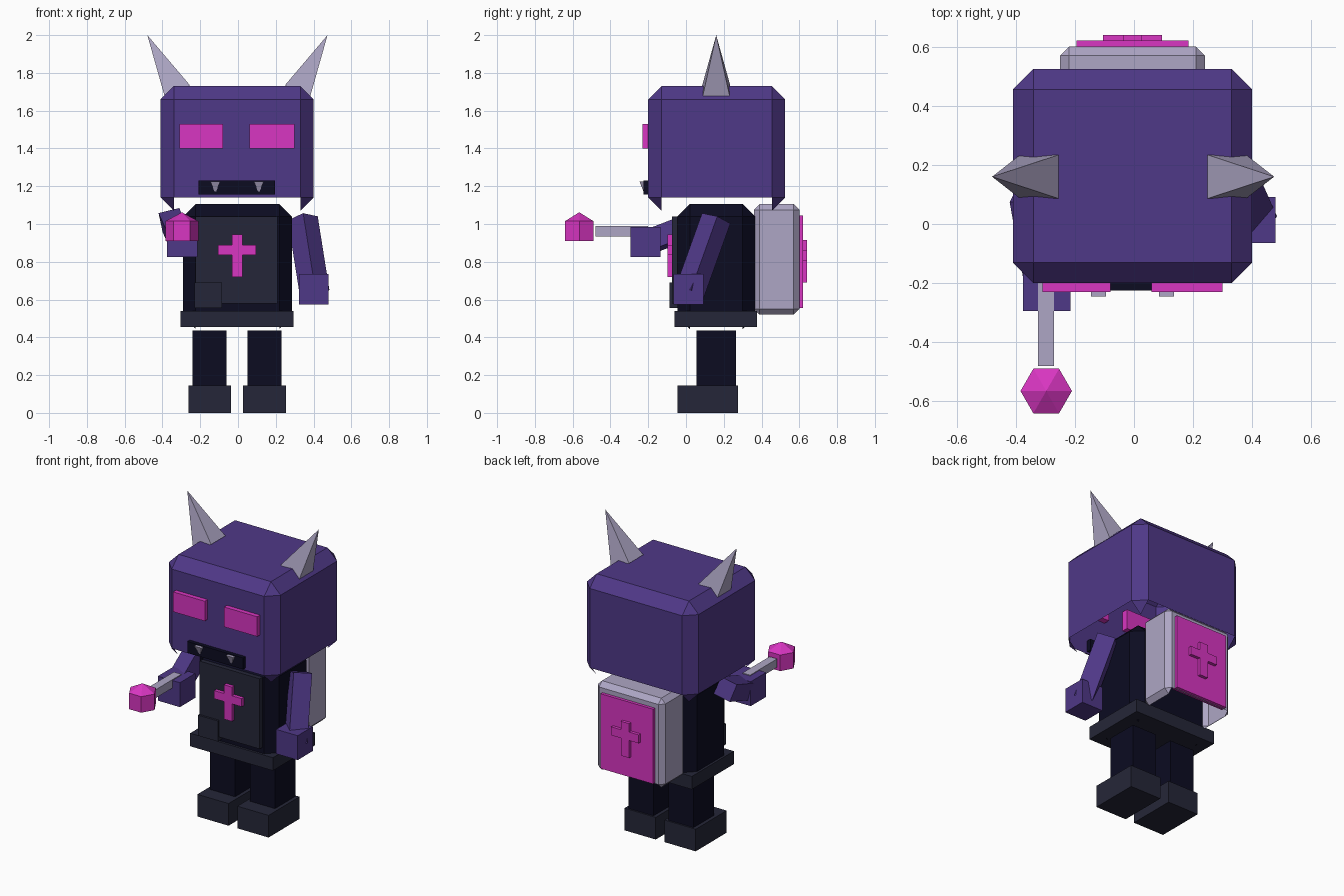
import bpy, bmesh, math
from mathutils import Vector, Matrix

if "Cube" in bpy.data.objects:
    bpy.data.objects.remove(bpy.data.objects["Cube"], do_unlink=True)


def material(name, *srgb):
    lin = [((c + 0.055) / 1.055) ** 2.4 if c > 0.04 else c / 12.92 for c in srgb] + [1]
    mat = bpy.data.materials.new(name)
    mat.use_nodes = True
    mat.diffuse_color = lin
    for node in mat.node_tree.nodes:
        if node.type == 'BSDF_PRINCIPLED':
            node.inputs["Base Color"].default_value = lin
    return mat


purple = material("purple", 0.31, 0.22, 0.53)
pink = material("pink", 0.85, 0.21, 0.76)
black = material("blue_black", 0.045, 0.045, 0.13)
slate = material("dark_slate", 0.145, 0.15, 0.22)
grey = material("lilac_grey", 0.68, 0.65, 0.77)


def finish(name, bm, mat):
    mesh = bpy.data.meshes.new(name)
    bm.to_mesh(mesh)
    bm.free()
    mesh.materials.append(mat)
    obj = bpy.data.objects.new(name, mesh)
    bpy.context.collection.objects.link(obj)
    return obj


def box(name, mat, x, y, z, chamfer=0, dropped=None):
    """Box from axis ranges, optionally chamfered and with some faces left open."""
    bm = bmesh.new()
    bmesh.ops.create_cube(bm, size=1)
    for v in bm.verts:
        v.co = [lo + (c + 0.5) * (hi - lo) for c, (lo, hi) in zip(v.co, (x, y, z))]
    if chamfer:
        bmesh.ops.bevel(bm, geom=bm.edges[:], offset=chamfer, segments=1,
                        affect='EDGES', profile=0.5)
        bm.normal_update()
    if dropped:
        bmesh.ops.delete(bm, geom=[f for f in bm.faces if dropped(f)], context='FACES')
    return finish(name, bm, mat)


def limb(name, mat, start, end, width, roll=0):
    """Square bar between two points."""
    a, b = Vector(start), Vector(end)
    bm = bmesh.new()
    bmesh.ops.create_cube(bm, size=1)
    place = (Matrix.Translation((a + b) / 2)
             @ Matrix.Rotation(roll, 4, (b - a).normalized())
             @ Vector((0, 0, 1)).rotation_difference(b - a).to_matrix().to_4x4()
             @ Matrix.Diagonal((width, width, (b - a).length, 1)))
    bm.transform(place)
    return finish(name, bm, mat)


def spike(name, mat, base, tip, half):
    """Square pyramid from a base centre to a tip."""
    a, b = Vector(base), Vector(tip)
    axis = (b - a).normalized()
    depth = Vector((0, 1, 0))
    side = depth.cross(axis).normalized() * half
    depth *= half
    bm = bmesh.new()
    ring = [bm.verts.new(a + side * i + depth * j)
            for i, j in ((1, 1), (-1, 1), (-1, -1), (1, -1))]
    top = bm.verts.new(b)
    bm.faces.new(ring)
    for i in range(4):
        bm.faces.new((ring[i], ring[i - 1], top))
    bmesh.ops.recalc_face_normals(bm, faces=bm.faces[:])
    return finish(name, bm, mat)


def open_below(face):
    return face.normal.z < -0.3 and len(face.verts) == 4


# Head, open underneath with its corner points hanging down
box("head", purple, (-.41, .40), (-.20, .525), (1.07, 1.73), .07, open_below)
box("right_eye", pink, (-.31, -.08), (-.23, -.16), (1.40, 1.53))
box("left_eye", pink, (.06, .30), (-.23, -.16), (1.40, 1.53))
box("mouth", black, (-.21, .195), (-.225, -.17), (1.155, 1.23))
for side, label in ((-1, "right"), (1, "left")):
    spike(label + "_horn", grey, (.317 * side - .003, .16, 1.70),
          (.477 * side - .003, .16, 2.0), .074)
    spike(label + "_fang", grey, (.115 * side - .005, -.22, 1.225),
          (.115 * side - .005, -.22, 1.16), .026)

# Torso
box("torso", black, (-.29, .285), (-.045, .365), (.445, 1.105), .065, open_below)
box("belt", slate, (-.305, .295), (-.06, .375), (.455, .54))
box("chest_plate", slate, (-.225, .21), (-.075, -.03), (.58, 1.04))
box("chest_pocket", slate, (-.23, -.085), (-.088, -.03), (.555, .69))

# Plain crossed trim bars on chest and pack
box("chest_trim_upright", pink, (-.033, .025), (-.098, -.07), (.72, .945))
box("chest_trim_crossbar", pink, (-.105, .095), (-.098, -.07), (.835, .888))

# Backpack
box("backpack", grey, (-.25, .24), (.36, .60), (.52, 1.105), .03,
    lambda f: open_below(f) and abs(f.normal.x) < 0.3)
box("pack_panel", pink, (-.195, .185), (.58, .62), (.555, 1.045))
box("pack_trim_upright", pink, (-.035, .025), (.61, .64), (.69, .915))
box("pack_trim_crossbar", pink, (-.105, .095), (.61, .64), (.805, .86))

# Legs and feet
for label, x in (("right", -.15), ("left", .14)):
    box(label + "_leg", black, (x - .09, x + .09), (.055, .265), (.13, .435))
    box(label + "_foot", slate, (x - .113, x + .113), (-.045, .275), (0, .145))

# Arms and hands
limb("left_arm", purple, (.343, .16, 1.03), (.405, .02, .64), .113)
box("left_hand", purple, (.322, .478), (-.065, .092), (.575, .735))
limb("right_arm", purple, (-.355, .10, 1.02), (-.30, -.21, .90), .113, math.radians(25))
box("right_hand", purple, (-.375, -.215), (-.295, -.135), (.825, .985))

# Staff with a six-sided pointed gem
box("staff_shaft", grey, (-.325, -.27), (-.48, -.2), (.935, .99))
gem = bmesh.new()
bmesh.ops.create_circle(gem, cap_ends=True, segments=6, radius=.087)
gem.transform(Matrix.Translation((-.297, -.565, .91)) @ Matrix.Rotation(math.radians(30), 4, 'Z'))
if abs(max(v.co.x for v in gem.verts) + .21) > .005:
    centre = Matrix.Translation((-.297, -.565, 0))
    gem.transform(centre @ Matrix.Rotation(math.radians(30), 4, 'Z') @ centre.inverted())
top = bmesh.ops.extrude_face_region(gem, geom=gem.faces[:])["geom"]
for v in [g for g in top if isinstance(g, bmesh.types.BMVert)]:
    v.co.z = 1.015
cap = [g for g in top if isinstance(g, bmesh.types.BMFace)]
peak = bmesh.ops.poke(gem, faces=cap)["verts"][0]
peak.co.z = 1.062
bmesh.ops.recalc_face_normals(gem, faces=gem.faces[:])
finish("staff_gem", gem, pink)
